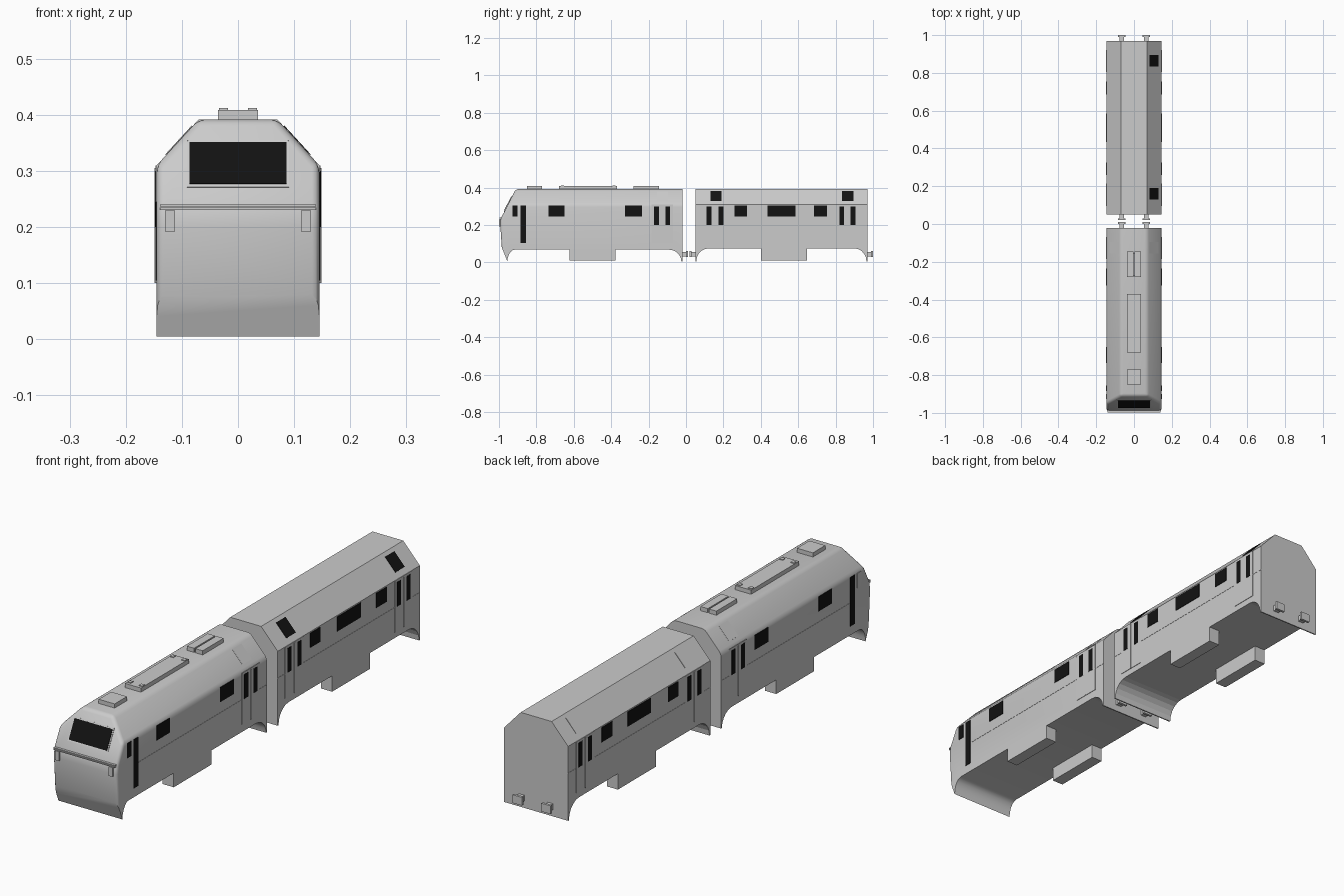
import bpy, bmesh, math
from mathutils import Vector, Matrix

cube = bpy.data.objects.get("Cube")
if cube:
    bpy.data.objects.remove(cube, do_unlink=True)


def material(name, value):
    mat = bpy.data.materials.new(name)
    mat.use_nodes = True
    colour = (value, value, value, 1)
    mat.diffuse_color = colour
    mat.node_tree.nodes["Principled BSDF"].inputs["Base Color"].default_value = colour
    return mat


GREY = material("body grey", 0.6)
BLACK = material("window black", 0.006)

HALF, EAVE, ROOF, ROOF_HALF = 0.145, 0.31, 0.392, 0.07
SLOPE = math.atan2(ROOF - EAVE, HALF - ROOF_HALF)
RAKE = math.atan2(0.08, 0.157)


def finish(name, bm, mat):
    bmesh.ops.recalc_face_normals(bm, faces=bm.faces)
    mesh = bpy.data.meshes.new(name)
    bm.to_mesh(mesh)
    bm.free()
    mesh.materials.append(mat)
    obj = bpy.data.objects.new(name, mesh)
    bpy.context.collection.objects.link(obj)
    return obj


def box(name, centre, size, mat=GREY, rot=None):
    bm = bmesh.new()
    matrix = Matrix.Translation(centre) @ (rot or Matrix()) @ Matrix.Diagonal((*size, 1))
    bmesh.ops.create_cube(bm, size=1, matrix=matrix)
    return finish(name, bm, mat)


def side_plate(name, side, y0, y1, z0, z1, thick, mat=GREY):
    """Thin plate lying on a side wall."""
    return box(name, (side * (HALF + thick / 2), (y0 + y1) / 2, (z0 + z1) / 2),
               (thick, y1 - y0, z1 - z0), mat)


def roof_plate(name, side, y0, y1, thick, mat):
    """Thin plate lying on a sloping roof flank."""
    x, z = (HALF + ROOF_HALF) / 2, (EAVE + ROOF) / 2
    return box(name, (side * (x - 0.003), (y0 + y1) / 2, z + 0.003), (0.07, y1 - y0, thick * 2),
               mat, Matrix.Rotation(side * SLOPE, 4, 'Y'))


def curve(y_tip, y_end, floor, steps=5):
    """Concave sweep from the tip of an end skirt up to the floor."""
    pts = []
    for i in range(steps + 1):
        a = math.pi / 2 * i / steps
        pts.append((y_tip + (y_end - y_tip) * (1 - math.cos(a)),
                    0.005 + (floor - 0.005) * math.sin(a)))
    return pts


def car_body(name, profile):
    """Side profile drawn across the width, then chamfered along the roof."""
    bm = bmesh.new()
    face = bm.faces.new([bm.verts.new((-HALF, y, z)) for y, z in profile])
    out = bmesh.ops.extrude_face_region(bm, geom=[face])
    verts = [v for v in out["geom"] if isinstance(v, bmesh.types.BMVert)]
    bmesh.ops.translate(bm, verts=verts, vec=(2 * HALF, 0, 0))
    for side in (-1, 1):
        geom = bm.verts[:] + bm.edges[:] + bm.faces[:]
        cut = bmesh.ops.bisect_plane(
            bm, geom=geom, dist=1e-5, plane_co=(side * HALF, 0, EAVE),
            plane_no=(side * math.sin(SLOPE), 0, math.cos(SLOPE)), clear_outer=True)
        edges = [e for e in cut["geom_cut"] if isinstance(e, bmesh.types.BMEdge)]
        bmesh.ops.holes_fill(bm, edges=edges, sides=0)
    return bm


# Front car body with a raked, rounded nose
nose = [(-0.99, 0.235), (-0.993, 0.2), (-0.985, 0.08)]
profile = ([(-0.02, ROOF), (-0.91, ROOF)] + nose + curve(-0.955, -0.915, 0.068)
           + curve(-0.025, -0.09, 0.068)[::-1] + [(-0.02, 0.005)])
bm = car_body("front_car_body", profile)
bmesh.ops.recalc_face_normals(bm, faces=bm.faces)
soft = []
for e in bm.edges:
    a, b = (v.co for v in e.verts)
    mid = (a + b) / 2
    along = abs(a.y - b.y) > 0.5 and mid.z > 0.3
    corner = mid.y < -0.905 and mid.z > 0.081 and abs(a.x - b.x) < 0.1 and abs(a.z - b.z) > 0.01
    brow = mid.y < -0.905 and mid.z > 0.38
    if along or corner or brow:
        soft.append(e)
bmesh.ops.bevel(bm, geom=soft, offset=0.013, segments=3, profile=0.5, affect='EDGES')
body = finish("front_car_body", bm, GREY)

# Rear car body
profile = ([(0.97, ROOF), (0.05, ROOF), (0.05, 0.005)] + curve(0.055, 0.12, 0.075)
           + curve(0.965, 0.9, 0.075)[::-1] + [(0.97, 0.005)])
finish("rear_car_body", car_body("rear_car_body", profile), GREY)

bpy.ops.object.select_all(action='DESELECT')
bpy.context.view_layer.objects.active = body
body.select_set(True)
bpy.ops.object.shade_smooth_by_angle(angle=math.radians(35))

# Windscreen and its frame on the raked face
tilt = Matrix.Rotation(-RAKE, 4, 'X')
out = Vector((0, -math.cos(RAKE), math.sin(RAKE)))
screen = Vector((0, -0.9505, 0.3125))
box("windscreen_frame", screen, (0.182, 0.004, 0.094), GREY, tilt)
box("windscreen", screen + out * 0.002, (0.172, 0.004, 0.083), BLACK, tilt)

# Nose rail and lamps
for z in (0.2325, 0.2385):
    box("nose_rail", (0, -0.99, z), (0.278, 0.014, 0.004))
for side in (-1, 1):
    box("nose_lamp", (side * 0.121, -0.99, 0.211), (0.018, 0.018, 0.038))

# Roof equipment
for y0, y1 in ((-0.85, -0.77), (-0.68, -0.37)):
    box("roof_box", (0, (y0 + y1) / 2, 0.399), (0.072, y1 - y0, 0.02))
for side in (-1, 1):
    box("roof_vent", (side * 0.0195, -0.2125, 0.399), (0.033, 0.135, 0.02))
    for y in (-0.66, -0.385):
        box("roof_box_lug", (side * 0.026, y, 0.41), (0.016, 0.016, 0.004))
box("roof_vent_base", (0, -0.2125, 0.395), (0.03, 0.12, 0.01))

DOORS = [(-0.17, -0.085), (0.11, 0.2), (0.82, 0.905)]
WINDOWS = [(-0.735, -0.65), (-0.325, -0.235), (0.26, 0.325), (0.435, 0.585), (0.685, 0.755)]
for side in (-1, 1):
    # Passenger doors with paired panes and a centre post
    for y0, y1 in DOORS:
        side_plate("door", side, y0 - 0.015, y1 + 0.015, 0.1, EAVE, 0.002)
        mid = (y0 + y1) / 2
        side_plate("door_post", side, mid - 0.002, mid + 0.002, 0.1, 0.305, 0.004)
        for a in (y0, y1 - 0.025):
            side_plate("door_pane", side, a, a + 0.025, 0.2, 0.3, 0.003, BLACK)
    # Saloon windows
    for y0, y1 in WINDOWS:
        side_plate("side_window", side, y0, y1, 0.245, 0.305, 0.002, BLACK)
    # Cab door and cab window
    side_plate("cab_door_pane", side, -0.885, -0.855, 0.105, 0.305, 0.002, BLACK)
    side_plate("cab_window", side, -0.927, -0.9, 0.245, 0.305, 0.002,
               BLACK if side > 0 else GREY)
    # Waist seam
    for y0, y1 in ((-0.85, -0.02), (0.05, 0.97)):
        side_plate("waist_seam", side, y0, y1, 0.199, 0.201, 0.001)
    # Roof flank windows on the rear car, hatches on the front car
    for y0, y1 in ((0.13, 0.19), (0.835, 0.895)):
        roof_plate("roof_window", side, y0, y1, 0.002, BLACK if side > 0 else GREY)
    roof_plate("roof_hatch", side, -0.155, -0.095, 0.001, GREY)
    # Underfloor equipment
    for y in (-0.5, 0.525):
        box("underfloor_box", (side * 0.12, y, 0.045), (0.05, 0.246, 0.07))
    # Buffers
    for y, way in ((-0.02, 1), (0.05, -1), (0.97, 1)):
        box("buffer_shank", (side * 0.065, y + way * 0.01, 0.045), (0.024, 0.024, 0.024))
        box("buffer_head", (side * 0.065, y + way * 0.025, 0.045), (0.042, 0.01, 0.034))
